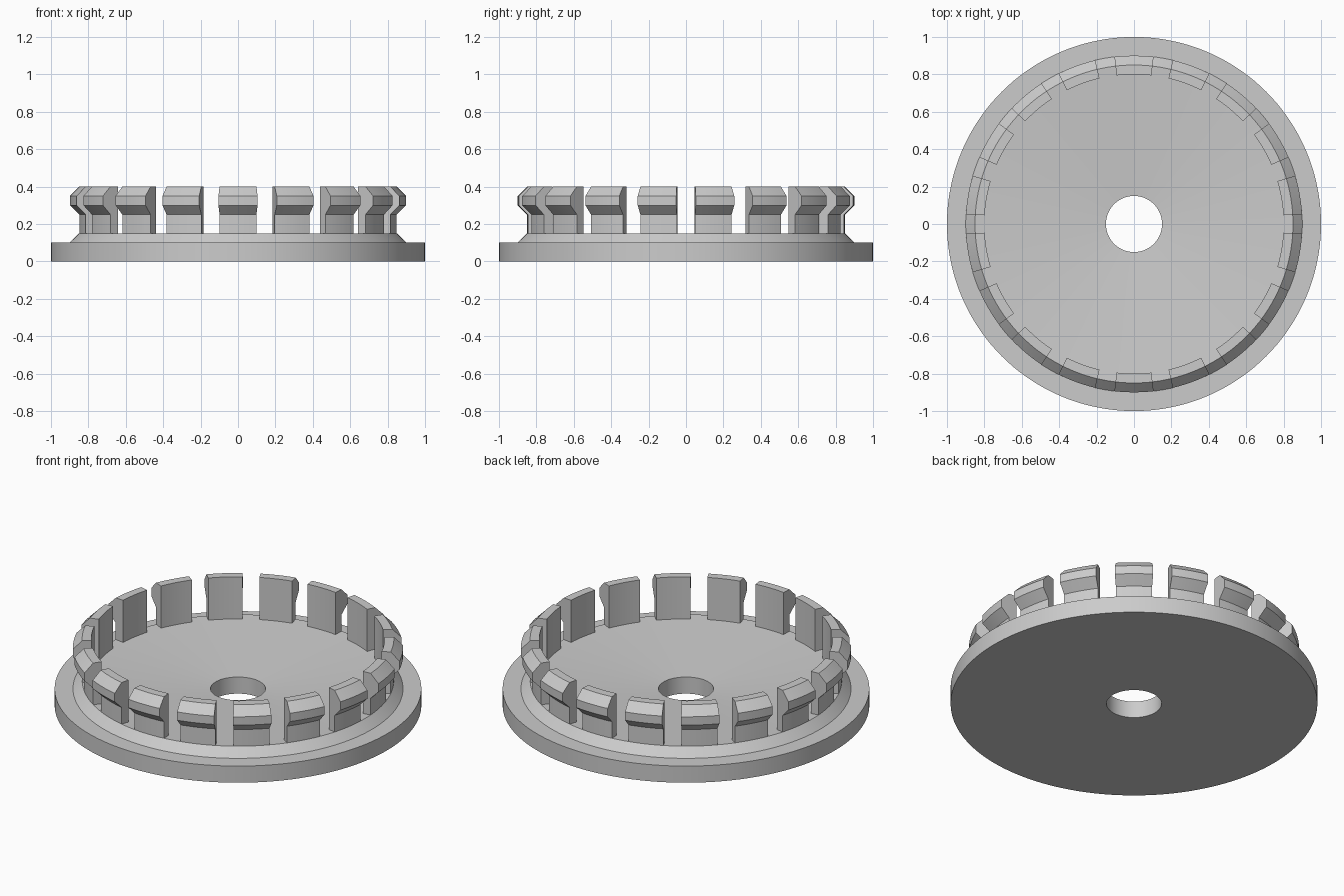
import bpy, bmesh, math

cube = bpy.data.objects.get("Cube")
if cube:
    bpy.data.objects.remove(cube, do_unlink=True)

grey = bpy.data.materials.new("plain grey")
grey.use_nodes = True
colour = (0.6, 0.6, 0.6, 1)
grey.diffuse_color = colour
grey.node_tree.nodes["Principled BSDF"].inputs["Base Color"].default_value = colour


def sweep(name, profile, start, angle, steps):
    """Turn a closed (radius, z) profile about the z axis; cap it if the turn is partial."""
    full = angle >= math.tau - 1e-6
    bm = bmesh.new()
    rings = []
    for i in range(steps if full else steps + 1):
        a = start + angle * i / steps
        rings.append([bm.verts.new((r * math.cos(a), r * math.sin(a), z)) for r, z in profile])
    n = len(profile)
    for i in range(steps):
        p, q = rings[i], rings[(i + 1) % len(rings)]
        for j in range(n):
            k = (j + 1) % n
            bm.faces.new((p[j], q[j], q[k], p[k]))
    if not full:
        bm.faces.new(rings[0])
        bm.faces.new(rings[-1])
    bmesh.ops.recalc_face_normals(bm, faces=bm.faces)
    mesh = bpy.data.meshes.new(name)
    bm.to_mesh(mesh)
    bm.free()
    mesh.materials.append(grey)
    obj = bpy.data.objects.new(name, mesh)
    bpy.context.collection.objects.link(obj)
    bpy.ops.object.select_all(action="DESELECT")
    obj.select_set(True)
    bpy.context.view_layer.objects.active = obj
    bpy.ops.object.shade_smooth_by_angle(angle=math.radians(30))
    return obj


# Flanged base with a sloping shoulder, a shallow dished floor and a centre hole
base_profile = [(0.15, 0), (1, 0), (1, 0.1), (0.9, 0.1), (0.85, 0.15), (0.15, 0.1)]
sweep("base_disc", base_profile, 0, math.tau, 144)

# Ring of snap tabs, each with a chamfered outer lip
tab_profile = [(0.8, 0.12), (0.85, 0.12), (0.85, 0.25), (0.9, 0.3),
               (0.9, 0.35), (0.85, 0.4), (0.8, 0.4)]
tab_count = 18
pitch = math.tau / tab_count
width = pitch * 2 / 3
for i in range(tab_count):
    centre = (i + 0.5) * pitch
    sweep(f"snap_tab_{i + 1}", tab_profile, centre - width / 2, width, 6)
